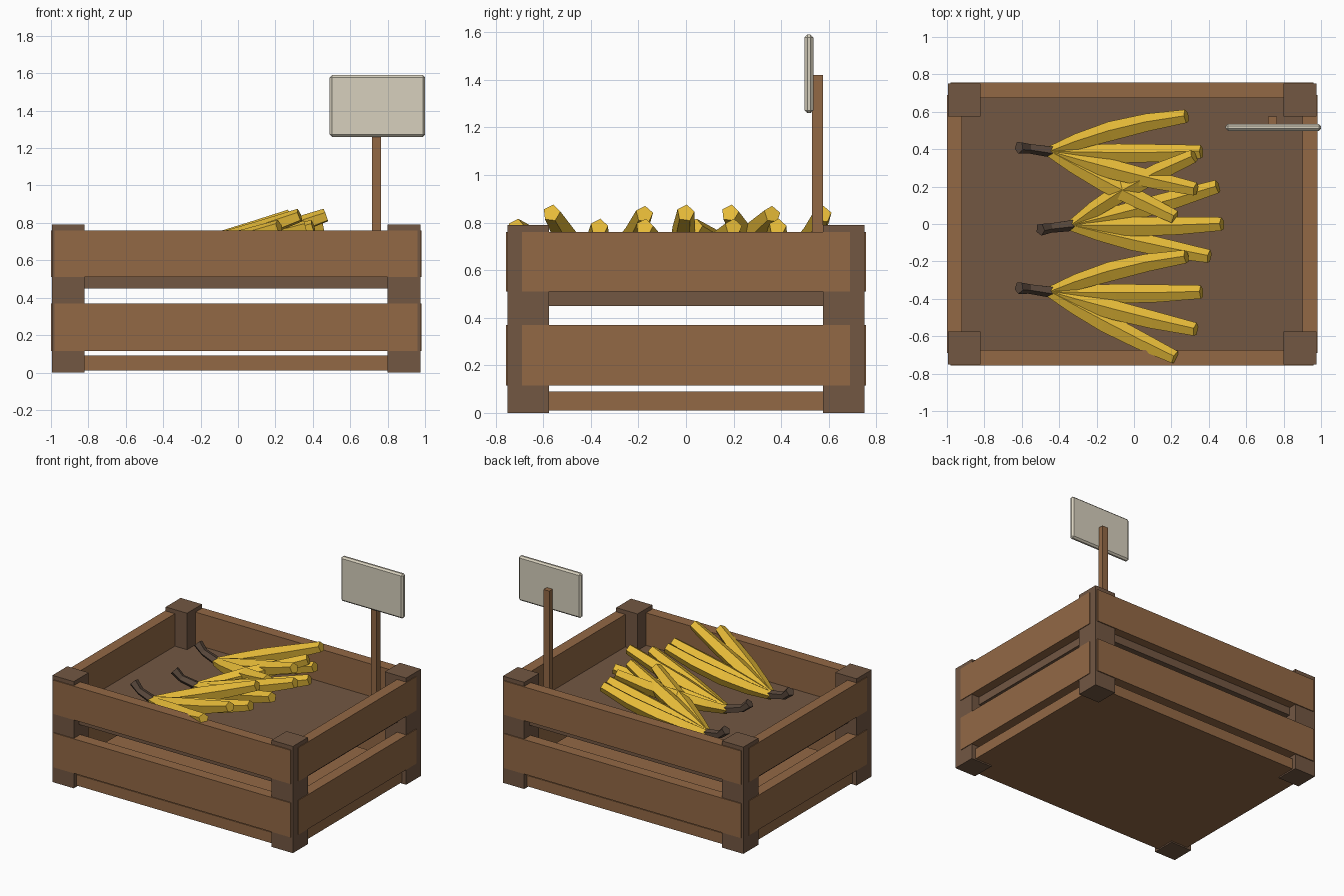
import bpy, bmesh, math
from mathutils import Vector, Matrix

if "Cube" in bpy.data.objects:
    bpy.data.objects.remove(bpy.data.objects["Cube"])


def material(name, rgb):
    m = bpy.data.materials.new(name)
    m.diffuse_color = (*rgb, 1)
    m.use_nodes = True
    m.node_tree.nodes["Principled BSDF"].inputs["Base Color"].default_value = m.diffuse_color
    return m


WOOD = material("light_wood", (0.29, 0.14, 0.06))
DARK = material("dark_wood", (0.17, 0.095, 0.055))
STEM = material("stem_brown", (0.10, 0.065, 0.045))
YELLOW = material("banana_yellow", (0.80, 0.50, 0.04))
CREAM = material("sign_cream", (0.68, 0.63, 0.51))


def finish(bm, name, mat):
    bmesh.ops.recalc_face_normals(bm, faces=bm.faces)
    me = bpy.data.meshes.new(name)
    bm.to_mesh(me)
    bm.free()
    me.materials.append(mat)
    ob = bpy.data.objects.new(name, me)
    bpy.context.collection.objects.link(ob)
    return ob


def box(name, x, y, z, mat, bevel=0):
    """Box from (min, max) pairs."""
    bm = bmesh.new()
    size = [b - a for a, b in (x, y, z)]
    mid = [(a + b) / 2 for a, b in (x, y, z)]
    bmesh.ops.create_cube(bm, size=1, matrix=Matrix.Translation(mid) @ Matrix.Diagonal((*size, 1)))
    if bevel:
        bmesh.ops.bevel(bm, geom=bm.edges[:], offset=bevel, segments=1, affect='EDGES')
    return finish(bm, name, mat)


def tube(bm, points, radii, sides=5, turn=0.0):
    """Faceted tube through points, with flat end caps."""
    pts = [Vector(p) for p in points]
    rings = []
    for i, (p, r) in enumerate(zip(pts, radii)):
        d = (pts[min(i + 1, len(pts) - 1)] - pts[max(i - 1, 0)]).normalized()
        side = d.cross(Vector((0, 0, 1))).normalized()
        up = side.cross(d)
        angles = [turn + 2 * math.pi * k / sides for k in range(sides)]
        rings.append([bm.verts.new(p + r * (math.cos(a) * side + math.sin(a) * up)) for a in angles])
    for a, b in zip(rings, rings[1:]):
        for k in range(sides):
            n = (k + 1) % sides
            bm.faces.new((a[k], a[n], b[n], b[k]))
    bm.faces.new(rings[0])
    bm.faces.new(rings[-1])


# Crate: corner posts, slats, bottom and raised shelf
CX = -0.01
for sx, side in ((-1, "left"), (1, "right")):
    for sy, end in ((-1, "front"), (1, "back")):
        xs = sorted((CX + sx * 0.81, CX + sx * 0.985))
        ys = sorted((sy * 0.575, sy * 0.75))
        box(f"{end}_{side}_post", xs, ys, (0, 0.79), DARK)
for level, z in (("lower", (0.115, 0.37)), ("upper", (0.51, 0.76))):
    for s, side, end in ((-1, "left", "front"), (1, "right", "back")):
        box(f"{level}_{side}_slat", sorted((CX + s * 0.91, CX + s * 0.99)), (-0.69, 0.69), z, WOOD)
        box(f"{level}_{end}_slat", (CX - 0.97, CX + 0.97), sorted((s * 0.675, s * 0.757)), z, WOOD)
box("crate_bottom", (CX - 0.95, CX + 0.95), (-0.72, 0.72), (0.01, 0.09), WOOD)
box("shelf", (CX - 0.92, CX + 0.92), (-0.69, 0.69), (0.45, 0.52), DARK)

# Price sign on its stake
box("sign_stake", (0.717, 0.765), (0.53, 0.575), (0.5, 1.42), WOOD)
box("sign_board", (0.49, 1.0), (0.498, 0.535), (1.26, 1.59), CREAM, 0.012)

# Banana bunches: tip offsets from the base of the stem
TIPS = ((0.73, 0.19, 0.235), (0.81, 0.0, 0.18), (0.78, -0.20, 0.24), (0.67, -0.35, 0.18))
PROFILE = ((0.0, 0.03), (0.2, 0.045), (0.45, 0.055), (0.72, 0.05), (1.0, 0.038))


def bunch(name, x, y, angle):
    place = Matrix.Translation((x, y, 0.60)) @ Matrix.Rotation(angle, 4, 'Z')
    bm = bmesh.new()
    for tx, ty, tz in TIPS:
        pts, radii = [], []
        for t, r in PROFILE:
            bow = t * (1 - t)
            pts.append((tx * t, ty * t + 0.1 * bow * (1 if ty > 0 else -0.4), tz * t - 0.06 * bow))
            radii.append(r)
        tube(bm, pts, radii, turn=math.radians(26))
    bm.transform(place)
    finish(bm, name + "_bananas", YELLOW)
    bm = bmesh.new()
    tube(bm, ((-0.165, 0.025, 0.085), (-0.11, 0.02, 0.035), (0.03, 0, 0)), (0.034, 0.028, 0.033))
    bm.transform(place)
    finish(bm, name + "_stem", STEM)


bunch("back_bunch", -0.45, 0.385, 0)
bunch("middle_bunch", -0.335, -0.01, math.radians(15))
bunch("front_bunch", -0.45, -0.365, 0)
